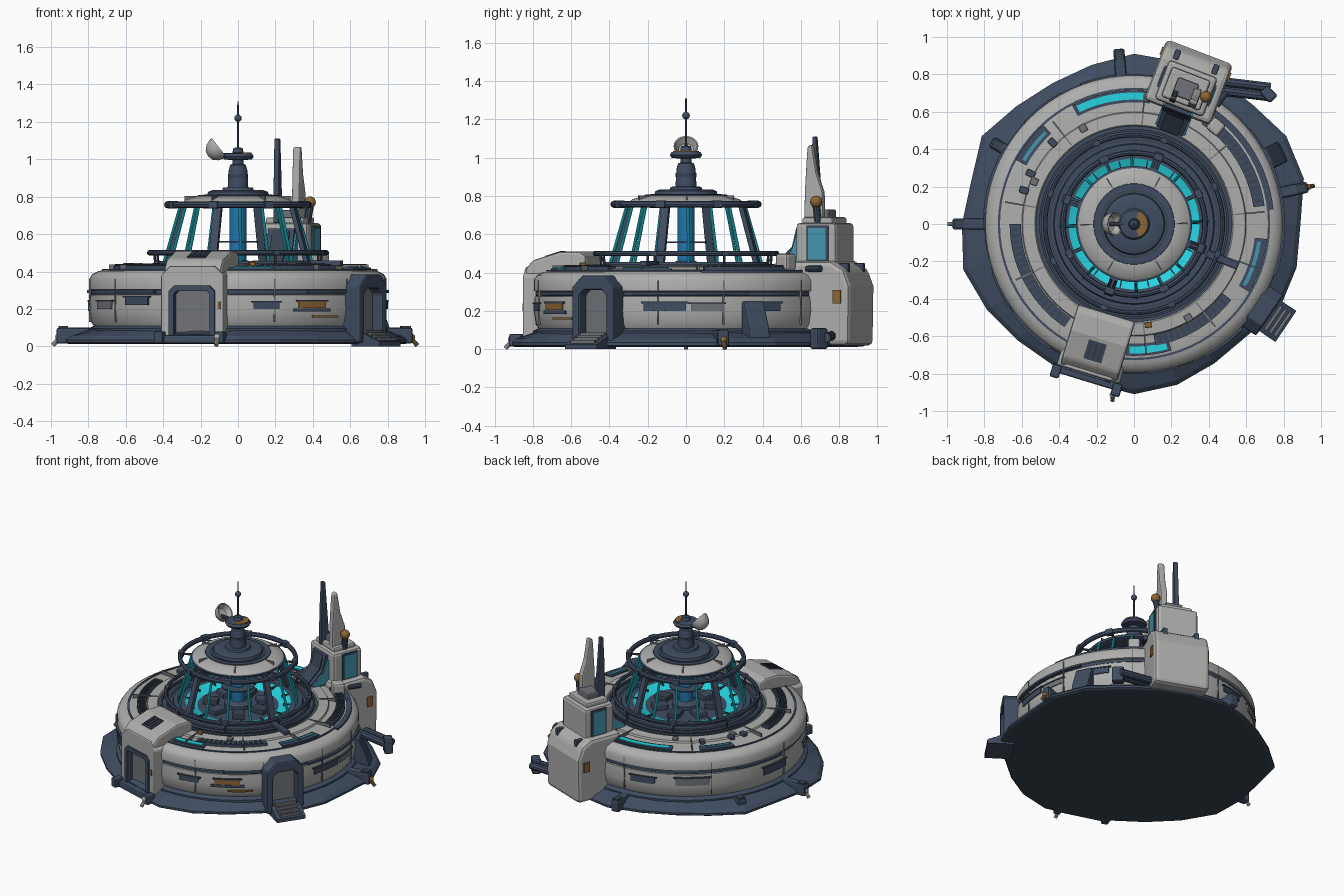
import bpy, bmesh, math
from math import radians, cos, sin, pi
from mathutils import Matrix, Vector

if "Cube" in bpy.data.objects:
    bpy.data.objects.remove(bpy.data.objects["Cube"])


def material(name, *rgb):
    m = bpy.data.materials.new(name)
    m.use_nodes = True
    m.diffuse_color = (*rgb, 1)
    m.node_tree.nodes["Principled BSDF"].inputs["Base Color"].default_value = (*rgb, 1)
    return m


GREY = material("hull grey", .42, .42, .415)
MID = material("panel grey", .16, .17, .19)
SLATE = material("slate blue", .05, .073, .12)
DARK = material("dark slate", .041, .059, .085)
CYAN = material("glowing cyan", .02, .66, .76)
BLUE = material("column blue", .015, .18, .42)
GLASS = material("window blue", .06, .3, .43)
BRASS = material("brass", .26, .13, .035)


def finish(name, bm, mat, bevel=0.0, smooth=False):
    bmesh.ops.remove_doubles(bm, verts=bm.verts, dist=1e-5)
    bmesh.ops.recalc_face_normals(bm, faces=bm.faces)
    mesh = bpy.data.meshes.new(name)
    bm.to_mesh(mesh)
    bm.free()
    mesh.materials.append(mat)
    ob = bpy.data.objects.new(name, mesh)
    bpy.context.collection.objects.link(ob)
    if bevel:
        mod = ob.modifiers.new("bevel", "BEVEL")
        mod.width, mod.segments = bevel, 2
    if smooth:
        bpy.ops.object.select_all(action="DESELECT")
        ob.select_set(True)
        bpy.context.view_layer.objects.active = ob
        bpy.ops.object.shade_smooth_by_angle(angle=radians(35))
    return ob


def lathe(name, mat, profile, a0=0, a1=360, closed=False):
    """Revolve (radius, z) points about z between two angles in degrees."""
    full = a1 - a0 >= 360
    steps = 72 if full else max(2, round((a1 - a0) / 4))
    bm = bmesh.new()
    rings = []
    for i in range(steps if full else steps + 1):
        a = radians(a0 + (a1 - a0) * i / steps)
        rings.append([bm.verts.new((r * cos(a), r * sin(a), z)) for r, z in profile])
    n = len(profile)
    for i in range(steps):
        p, q = rings[i], rings[(i + 1) % len(rings)]
        for j in range(n if closed else n - 1):
            k = (j + 1) % n
            bm.faces.new((p[j], q[j], q[k], p[k]))
    if closed and not full:
        bm.faces.new(rings[0])
        bm.faces.new(rings[-1])
    return finish(name, bm, mat, smooth=True)


def arc(name, mat, a0, a1, r0, r1, z0, z1):
    return lathe(name, mat, [(r0, z0), (r1, z0), (r1, z1), (r0, z1)], a0, a1, True)


def torus(name, mat, radius, z, w, h):
    loop = [(radius + w * cos(i * pi / 4), z + h * sin(i * pi / 4)) for i in range(8)]
    return lathe(name, mat, loop, closed=True)


def prism(name, mat, ang, profile, lo, hi, along="t", bevel=0.0):
    """Extrude a profile in the frame at an angle: along the tangent or the radius."""
    bm = bmesh.new()
    rot = Matrix.Rotation(radians(ang), 4, "Z")
    ends = [[bm.verts.new(rot @ Vector((u, d, z) if along == "t" else (d, u, z)))
             for u, z in profile] for d in (lo, hi)]
    for e in ends:
        bm.faces.new(e)
    n = len(profile)
    for i in range(n):
        j = (i + 1) % n
        bm.faces.new((ends[0][i], ends[0][j], ends[1][j], ends[1][i]))
    return finish(name, bm, mat, bevel)


def box(name, mat, ang, r0, r1, t0, t1, z0, z1, bevel=0.0):
    return prism(name, mat, ang, [(r0, z0), (r1, z0), (r1, z1), (r0, z1)], t0, t1, bevel=bevel)


def polar(ang, r, z):
    return Vector((r * cos(radians(ang)), r * sin(radians(ang)), z))


def tube(name, mat, p, q, rad, end=None):
    p, q = Vector(p), Vector(q)
    bm = bmesh.new()
    m = Matrix.Translation((p + q) / 2) @ (q - p).to_track_quat("Z", "Y").to_matrix().to_4x4()
    bmesh.ops.create_cone(bm, cap_ends=True, segments=10, radius1=rad,
                          radius2=rad if end is None else end, depth=(q - p).length, matrix=m)
    return finish(name, bm, mat, smooth=True)


def ball(name, mat, centre, rad):
    bm = bmesh.new()
    bmesh.ops.create_uvsphere(bm, u_segments=14, v_segments=8, radius=rad,
                              matrix=Matrix.Translation(centre))
    return finish(name, bm, mat, smooth=True)


def arch(half, inner, top, inner_top, cut):
    return [(-half, .02), (-half, top - cut), (cut - half, top), (half - cut, top),
            (half, top - cut), (half, .02), (inner, .02), (inner, inner_top - cut / 2),
            (inner - cut / 2, inner_top), (cut / 2 - inner, inner_top),
            (-inner, inner_top - cut / 2), (-inner, .02)]


# Irregular foundation slab with a dark underside
rim = [.89, .94, .94, .9, .9, .9, .91, .88, .87, .89, .94, .9,
       .92, .945, .91, .88, .87, .88, .91, .89, .86, .85, .9, .9]
bm = bmesh.new()
layers = []
for scale, z in ((.985, .012), (1, .02), (1, .035), (.975, .055)):
    layers.append([bm.verts.new(polar(i * 15, r * scale, z)) for i, r in enumerate(rim)])
layers.append([bm.verts.new(polar(i * 15, .79, .09)) for i in range(24)])
for a, b in zip(layers, layers[1:]):
    for i in range(24):
        j = (i + 1) % 24
        bm.faces.new((a[i], a[j], b[j], b[i]))
bm.faces.new(layers[0])
bm.faces.new(layers[-1])
slab = finish("foundation", bm, SLATE)
slab.data.materials.append(DARK)
for f in slab.data.polygons:
    f.material_index = int(f.normal.z < -.5)

# Ring-shaped hull
lathe("hull_skirt", SLATE, [(.8, .07), (.8, .095), (.77, .11)])
lathe("hull_lower", GREY, [(.765, .1), (.785, .13), (.795, .2), (.79, .275), (.775, .28)])
lathe("hull_groove", SLATE, [(.77, .27), (.785, .28), (.785, .3), (.77, .305)])
lathe("hull_upper", GREY, [(.775, .3), (.795, .305), (.795, .36), (.78, .385), (.745, .403),
                           (.69, .412), (.6, .418), (.595, .43), (.53, .435), (.52, .42)])
arc("shoulder_groove", SLATE, 0, 360, .716, .728, .4, .413)
arc("shoulder_band", SLATE, 6, 58, .725, .75, .39, .414)
for a in (5, 40, 85, 128, 170, 205, 275, 308, 340):
    arc("roof_seam", MID, a, a + .7, .535, .7, .41, .438)
    arc("wall_seam", MID, a + 9, a + 9.5, .78, .798, .13, .36)

# Roof vents with teeth, and skylights
for a0, a1, r in ((8, 56, .645), (180, 236, .605), (280, 322, .6)):
    arc("vent_channel", SLATE, a0, a1, r, r + .06, .41, .433)
    for a in range(a0 + 2, a1 - 1, 3):
        arc("vent_tooth", DARK, a, a + 1.4, r + .008, r + .052, .42, .439)
for a0, a1, r, mat in ((84, 116, .665, CYAN), (268, 285, .655, CYAN),
                       (134, 150, .67, GLASS), (331, 352, .665, GLASS)):
    arc("skylight_frame", SLATE, a0 - 1.5, a1 + 1.5, r - .015, r + .05, .4, .422)
    arc("skylight", mat, a0, a1, r, r + (.038 if mat == CYAN else .02), .41, .427)
for a in (135, 154, 163):
    box("roof_unit", SLATE, a, .59, .64, -.018, .018, .42, .445, .006)
for a in (118, 157, 300):
    box("roof_fitting", MID, a, .56, .6, -.02, .02, .43, .446, .004)
box("roof_brass", BRASS, -82, .53, .56, -.018, .018, .43, .452, .004)
box("roof_arm", SLATE, -22, .42, .6, -.02, .02, .43, .46, .006)

# Wall panels
for a0, a1, z0, z1, mat in ((-66, -54, .205, .24, BRASS), (-84, -74, .2, .235, SLATE),
                            (-139, -127, .22, .26, SLATE), (-16, 0, .2, .24, SLATE),
                            (2, 14, .2, .235, MID), (28, 38, .2, .24, SLATE),
                            (120, 136, .2, .25, MID), (165, 180, .19, .24, SLATE),
                            (200, 212, .2, .24, MID), (98, 110, .2, .24, SLATE)):
    arc("wall_panel", mat, a0, a1, .78, .802, z0, z1)
    arc("wall_panel_lip", DARK, a0 - 1, a1 + 1, .78, .805, z1, z1 + .008)
for a0, a1 in ((-62, -44), (-20, 24), (150, 176), (216, 236)):
    arc("wall_rail", SLATE, a0, a1, .785, .808, .286, .3)
arc("panel_base", SLATE, -68, -52, .785, .802, .185, .203)
arc("brass_strip", BRASS, -60, -48, .79, .804, .155, .165)

# Observation deck floor and glowing ring
lathe("deck_rim", SLATE, [(.53, .4), (.525, .425), (.47, .43), (.465, .44), (.43, .44),
                          (.425, .455), (.395, .455), (.385, .44), (.345, .44)])
for r in (.445, .495):
    arc("deck_groove", DARK, 0, 360, r, r + .012, .42, .443)
lathe("glow_ring", CYAN, [(.35, .445), (.335, .439), (.265, .415)])
for i in range(14):
    arc("glow_divider", SLATE, i * 25.7, i * 25.7 + 1.2, .3, .35, .43, .448)
lathe("deck_floor", SLATE, [(.28, .416), (0, .416)])
for i in range(7):
    box("console", SLATE if i % 2 else DARK, i * 51, .13, .23, -.04, .04, .41, .45, .008)
lathe("column_foot", SLATE, [(.09, .41), (.09, .44), (.05, .46)])
lathe("column", BLUE, [(.045, .42), (.045, .75)])
arc("column_shelf", SLATE, 0, 360, .04, .11, .555, .563)

# Canopy struts and ring rails
for i in range(16):
    a = i * 22.5 + 2
    tube("canopy_light", CYAN, polar(a, .397, .44), polar(a, .307, .755), .0085)
for a in (-20, 70, 160, 250):
    prism("main_strut", SLATE, a, [(.385, .44), (.41, .44), (.32, .76), (.295, .76)], -.022, .022)
torus("upper_ring", SLATE, .38, .757, .015, .018)
torus("lower_ring", SLATE, .475, .5, .012, .014)
for i in range(8):
    a = i * 45 + 25
    box("upper_clamp", SLATE, a, .362, .398, -.025, .025, .738, .776, .004)
    box("upper_bracket", SLATE, a, .29, .37, -.007, .007, .752, .762)
    tube("rail_post", SLATE, polar(a, .47, .43), polar(a, .475, .5), .007)
    box("lower_clamp", SLATE, a, .46, .49, -.018, .018, .486, .514, .004)

# Canopy roof
lathe("roof_underside", SLATE, [(0, .74), (.28, .74), (.305, .75), (.31, .765), (.29, .772)])
lathe("roof_shell", GREY, [(.3, .768), (.28, .783), (.215, .803), (.2, .8)])
lathe("roof_cap", SLATE, [(.22, .79), (.215, .808), (.165, .808), (.16, .826), (.135, .835),
                          (.085, .835), (.08, .848), (.055, .85), (.05, .94), (.042, .97),
                          (.03, .975), (.03, .995), (.075, 1), (.085, 1.015), (.075, 1.03),
                          (.03, 1.035), (.025, 1.06), (0, 1.065)])
arc("roof_groove", DARK, 0, 360, .172, .185, .8, .811)
arc("mast_band", DARK, 0, 360, .04, .054, .9, .92)
arc("mast_brass", BRASS, -70, 70, .035, .072, 1.02, 1.036)
for i in range(6):
    arc("shell_seam", MID, i * 60, i * 60 + 1.5, .22, .285, .77, .804)

# Antenna and dish
tube("antenna", SLATE, (0, 0, 1.03), (0, 0, 1.31), .007, .004)
ball("antenna_ball", SLATE, (0, 0, 1.22), .02)
dish = lathe("dish", GREY, [(0, -.07), (.03, -.063), (.052, -.04), (.064, -.005), (.064, .005),
                            (.057, .002), (.04, -.03), (0, -.045)])
dish.matrix_world = Matrix.Translation((-.105, 0, 1.06)) @ Matrix.Rotation(radians(52), 4, "Y")
tube("dish_arm", SLATE, (-.04, 0, 1.02), (-.13, 0, 1.025), .012)

# Main entrance
A = -107
prism("entrance_arch", GREY, A, arch(.175, .125, .43, .32, .05), .66, .84, "r", .008)
prism("entrance_frame", SLATE, A, arch(.128, .1, .325, .295, .03), .7, .85, "r")
box("entrance_door", MID, A, .7, .803, -.11, .11, .06, .31)
box("entrance_sill", SLATE, A, .7, .84, -.11, .11, .03, .065)
prism("entrance_hood", GREY, A, [(.5, .4), (.5, .49), (.54, .51), (.64, .51), (.79, .465),
                                 (.83, .42), (.83, .38)], -.16, .16, bevel=.015)
prism("hood_hatch", SLATE, A, [(.66, .485), (.66, .51), (.765, .479), (.76, .45)], -.05, .05)
for t in (-.03, 0, .03):
    prism("hatch_bar", DARK, A, [(.67, .49), (.67, .514), (.755, .488), (.755, .46)], t - .008, t + .008)
box("entrance_step", SLATE, A, .8, .88, -.18, .18, .015, .06, .01)
for s in (-1, 1):
    box("entrance_foot", SLATE, A, .84, .91, s * .17 - .025, s * .17 + .025, .015, .08, .01)
box("entrance_lamp", BRASS, A, .83, .846, .145, .158, .2, .24)

# Side entrance with ramp
A = -34
prism("side_arch", SLATE, A, arch(.13, .085, .385, .31, .06), .7, .875, "r", .01)
box("side_door", MID, A, .7, .81, -.09, .09, .03, .32)
prism("side_ramp", SLATE, A, [(.8, 0), (.98, 0), (.98, .025), (.84, .085), (.8, .085)], -.1, .1)
for i in range(4):
    box("ramp_tread", MID, A, .86 + i * .03, .877 + i * .03, -.075, .075, .02, .088 - i * .0135)

# Service tower
A = 69
prism("tower_base", GREY, A, [(.64, .02), (.98, .02), (.985, .33), (.95, .42), (.88, .46), (.64, .46)],
      -.19, .19, bevel=.025)
box("tower_block", GREY, A, .665, .89, -.14, .14, .42, .66, .02)
box("tower_cap", GREY, A, .69, .86, -.11, .11, .65, .69, .012)
box("tower_top_box", MID, A, .72, .82, -.06, .06, .68, .73, .01)
for s in (-1, 1):
    box("window_frame", SLATE, A, .73, .85, s * .143 - .005, s * .143 + .005, .455, .645)
    box("window", GLASS, A, .742, .838, s * .147 - .005, s * .147 + .005, .468, .633)
    box("tower_brass", BRASS, A, .895, .94, s * .192 - .006, s * .192 + .006, .24, .31)
    box("tower_strap", SLATE, A, .9, .955, s * .11 - .015, s * .11 + .015, .4, .45, .005)
prism("tower_hatch", SLATE, A, [(.53, .42), (.53, .45), (.62, .53), (.645, .63), (.68, .63), (.68, .42)],
      -.075, .075)
prism("hatch_window", GLASS, A, [(.54, .43), (.54, .452), (.62, .51), (.65, .6), (.67, .6), (.67, .43)],
      -.085, .085)
prism("hatch_ladder", DARK, A, [(.522, .43), (.522, .453), (.612, .535), (.637, .625), (.64, .43)],
      -.05, .05)
prism("tall_fin", GREY, A, [(.69, .66), (.695, .84), (.705, 1), (.71, 1.06), (.735, 1.07), (.76, .92),
                            (.795, .82), (.8, .66)], -.085, -.04, bevel=.01)
prism("dark_fin", SLATE, A, [(.68, .66), (.685, .92), (.695, 1.11), (.715, 1.11), (.73, .92),
                             (.75, .66)], .03, .06, bevel=.005)
ball("tower_globe", BRASS, (.385, .68, .77), .032)
tube("globe_post", SLATE, (.37, .69, .66), (.385, .68, .75), .02)
box("tower_side_box", GREY, 50, .64, .72, -.04, .04, .41, .5, .015)
tube("tower_pipe", SLATE, polar(55, .77, .42), polar(55, .86, .42), .016)

# Outriggers and pipes on the foundation
for a, reach in ((12, .95), (95, .94), (180, .97), (150, .88)):
    box("outrigger", SLATE, a, .78, reach, -.03, .03, .015, .1, .012)
    box("outrigger_cap", DARK, a, reach - .06, reach - .01, -.022, .022, .09, .108)
prism("buttress", SLATE, 26, [(.78, .05), (.89, .05), (.87, .12), (.81, .25), (.78, .25)],
      -.06, .06, bevel=.01)
for d in (0, .05):
    tube("long_pipe", SLATE, (.48, .76 - d, .07), (.73, .73 - d, .06), .026)
box("pipe_end", SLATE, 44, .97, 1.03, -.04, .04, 0, .11, .012)
for a, r, mat in ((12, .98, BRASS), (263, .95, GREY), (180, .99, GREY)):
    tube("ground_peg", mat, polar(a, r - .05, .06), polar(a, r, .005), .012)
    ball("peg_joint", mat, polar(a, r - .03, .05), .018)
